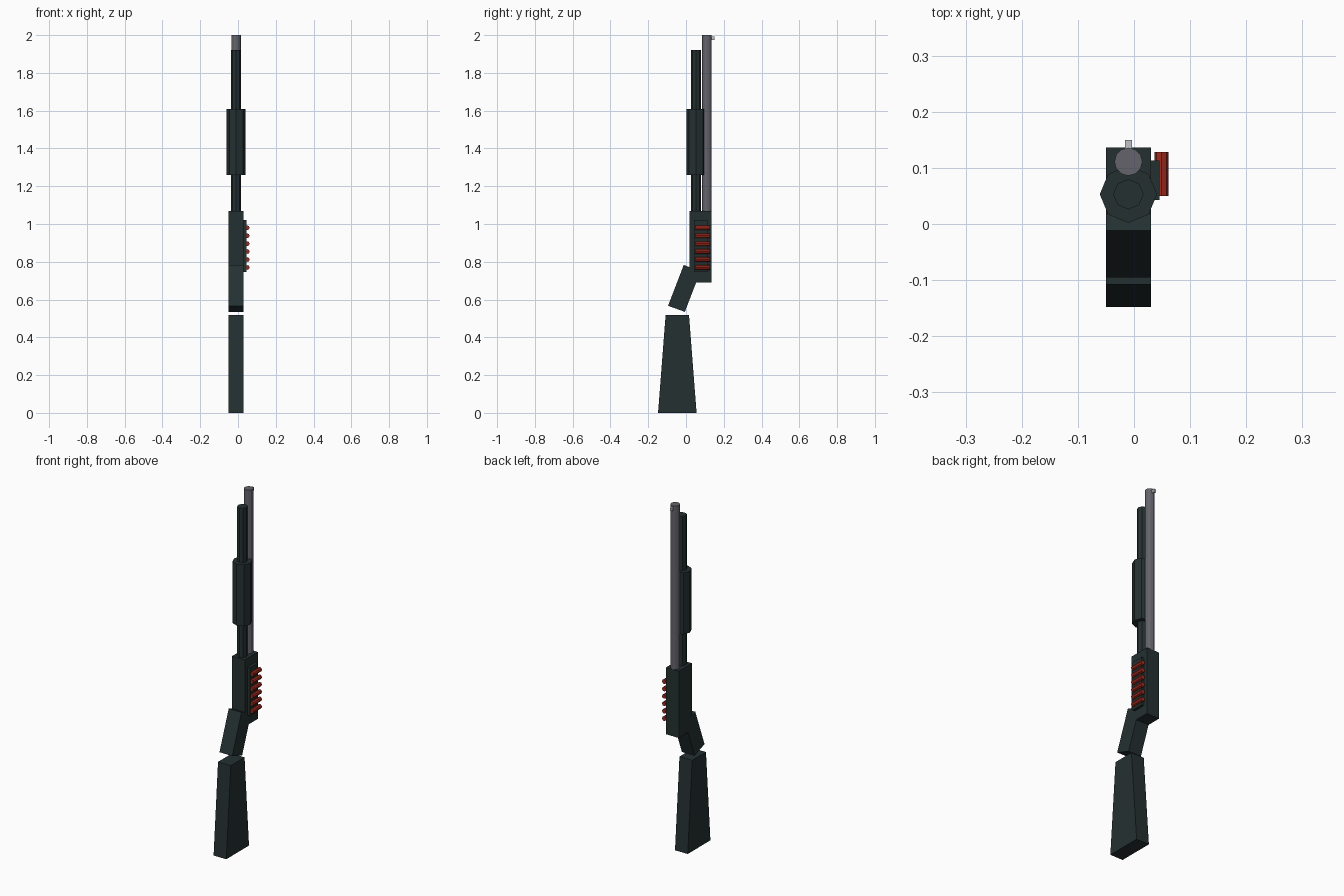
import bpy
import bmesh
from mathutils import Matrix, Vector
from math import pi

cube = bpy.data.objects.get("Cube")
if cube:
    bpy.data.objects.remove(cube, do_unlink=True)


def material(name, r, g, b):
    m = bpy.data.materials.new(name)
    m.use_nodes = True
    m.diffuse_color = (r, g, b, 1)
    m.node_tree.nodes["Principled BSDF"].inputs["Base Color"].default_value = (r, g, b, 1)
    return m


dark = material("dark_green_black", 0.018, 0.030, 0.031)
steel = material("grey_steel", 0.125, 0.125, 0.145)
red = material("shell_red", 0.36, 0.024, 0.013)
pale = material("pale_grey", 0.52, 0.54, 0.57)

AXIS_X = -0.01      # the gun's centre plane
HALF_WIDTH = 0.04


def finish(name, bm, mat):
    bmesh.ops.recalc_face_normals(bm, faces=bm.faces)
    mesh = bpy.data.meshes.new(name)
    bm.to_mesh(mesh)
    bm.free()
    mesh.materials.append(mat)
    obj = bpy.data.objects.new(name, mesh)
    bpy.context.collection.objects.link(obj)
    return obj


def slab(name, profile, mat, x0=AXIS_X - HALF_WIDTH, x1=AXIS_X + HALF_WIDTH):
    """Extrude a (y, z) side profile from x0 to x1."""
    bm = bmesh.new()
    face = bm.faces.new([bm.verts.new((x0, y, z)) for y, z in profile])
    new = bmesh.ops.extrude_face_region(bm, geom=[face])["geom"]
    moved = [v for v in new if isinstance(v, bmesh.types.BMVert)]
    bmesh.ops.translate(bm, verts=moved, vec=(x1 - x0, 0, 0))
    return finish(name, bm, mat)


def box(name, mat, x0, x1, y0, y1, z0, z1):
    return slab(name, [(y0, z0), (y1, z0), (y1, z1), (y0, z1)], mat, x0, x1)


def rod(name, mat, start, end, radius, sides):
    """Flat-sided cylinder between two points."""
    a, b = Vector(start), Vector(end)
    turn = (b - a).to_track_quat('Z', 'Y').to_matrix().to_4x4()
    bm = bmesh.new()
    bmesh.ops.create_cone(bm, cap_ends=True, segments=sides, radius1=radius,
                          radius2=radius, depth=(b - a).length,
                          matrix=Matrix.Translation((a + b) / 2) @ turn)
    return finish(name, bm, mat)


# Stock and grip
slab("stock", [(-0.148, 0), (0.056, 0), (0.016, 0.517), (-0.108, 0.517)], dark)
slab("grip", [(-0.095, 0.567), (-0.006, 0.535), (0.077, 0.751), (-0.012, 0.783)], dark)

# Receiver
box("receiver", dark, AXIS_X - HALF_WIDTH, AXIS_X + HALF_WIDTH, 0.018, 0.136, 0.69, 1.07)

# Barrel, magazine tube and sliding fore-end
rod("barrel", steel, (AXIS_X, 0.111, 1.06), (AXIS_X, 0.111, 2.0), 0.025, 12)
rod("magazine_tube", dark, (AXIS_X, 0.053, 1.06), (AXIS_X, 0.053, 1.92), 0.027, 8)
rod("fore_end", dark, (AXIS_X, 0.053, 1.26), (AXIS_X, 0.053, 1.61), 0.051, 8)

# Front sight
box("front_sight", pale, AXIS_X - 0.006, AXIS_X + 0.006, 0.125, 0.15, 1.975, 1.993)

# Side carrier with six shells
box("shell_carrier", dark, 0.028, 0.045, 0.043, 0.113, 0.745, 1.02)
for i in range(6):
    z = 0.77 + i * 0.042
    rod(f"shell_{i + 1}", red, (0.049, 0.05, z), (0.049, 0.128, z), 0.0125, 8)
